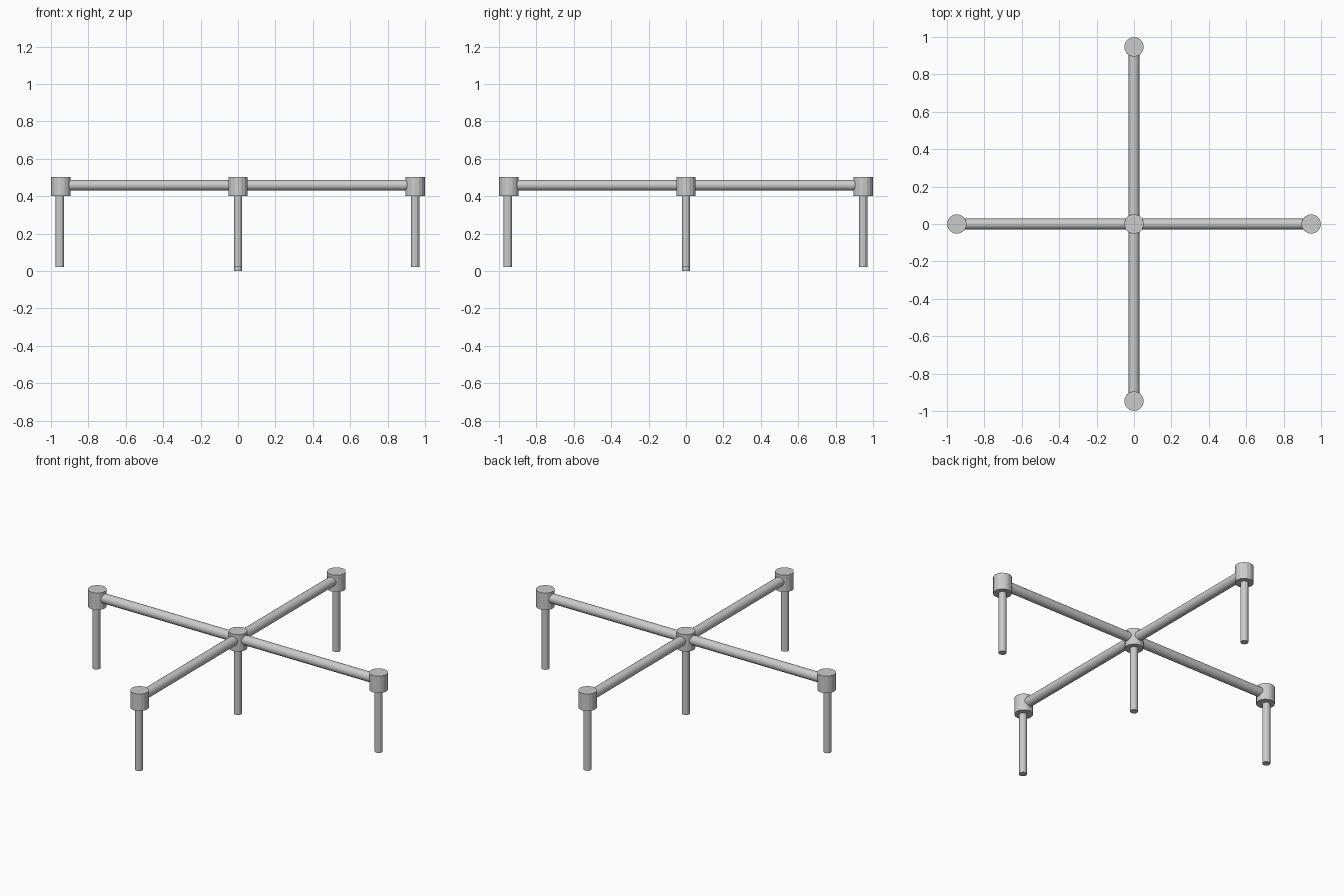
import bpy
from math import pi, radians

if "Cube" in bpy.data.objects:
    bpy.data.objects.remove(bpy.data.objects["Cube"])

HUB = 0.947      # distance of the outer hubs from the centre


def rod(name, radius, length, loc, rot=(0, 0, 0), sides=16, smooth=None):
    bpy.ops.mesh.primitive_cylinder_add(vertices=sides, radius=radius, depth=length,
                                        location=loc, rotation=rot)
    ob = bpy.context.object
    ob.name = name
    if smooth:
        bpy.ops.object.shade_smooth_by_angle(angle=radians(smooth))
    return ob


def upright(name, radius, x, y, z0, z1, sides):
    return rod(name, radius, z1 - z0, (x, y, (z0 + z1) / 2), sides=sides)


# Hubs with a leg under each; the centre leg reaches the ground
spots = {
    "centre": (0, 0, 0.0),
    "left": (-HUB, 0, 0.022),
    "right": (HUB, 0, 0.022),
    "front": (0, -HUB, 0.022),
    "back": (0, HUB, 0.022),
}
for name, (x, y, foot) in spots.items():
    upright(name + "_hub", 0.052, x, y, 0.40, 0.503, 16)
    # left and front legs sit slightly outward of their hubs
    lx = x - 0.006 if x < 0 else x
    ly = y - 0.006 if y < 0 else y
    upright(name + "_leg", 0.0225, lx, ly, foot, 0.41, 12)

# Crossed horizontal beams running between opposite hubs
rod("side_to_side_beam", 0.0285, 2 * HUB - 0.06, (0, 0, 0.459), (0, pi / 2, 0), 24, 35)
rod("front_to_back_beam", 0.0285, 2 * HUB - 0.06, (0, 0, 0.459), (pi / 2, 0, 0), 24, 35)
